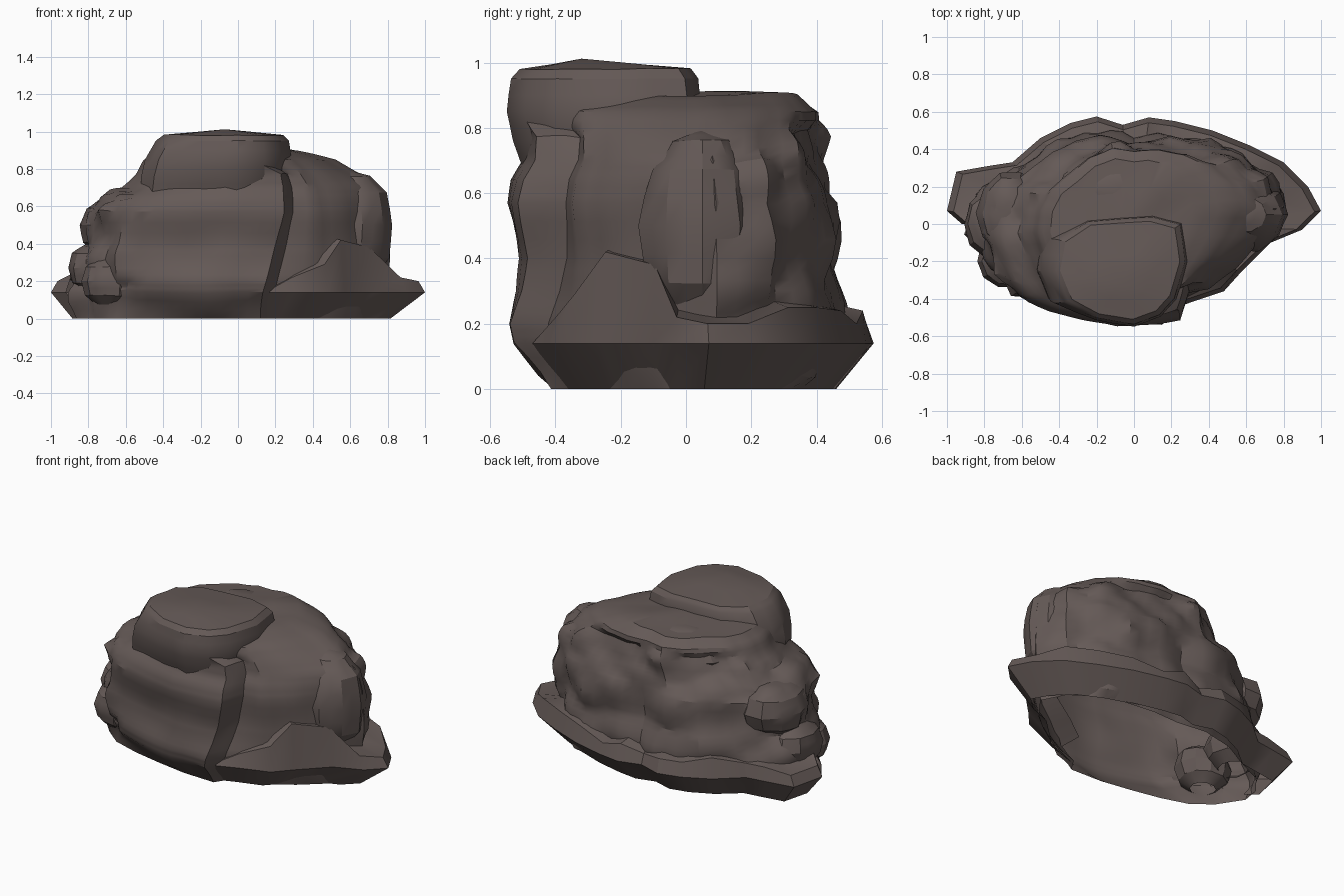
import bpy, bmesh, math
from mathutils import Vector, noise

if "Cube" in bpy.data.objects:
    bpy.data.objects.remove(bpy.data.objects["Cube"])

stone = bpy.data.materials.new("dark brown stone")
stone.diffuse_color = (0.13, 0.102, 0.095, 1)
stone.use_nodes = True
stone.node_tree.nodes["Principled BSDF"].inputs["Base Color"].default_value = stone.diffuse_color


def make_rock(name, rings, peak=None, cuts=1, rough=None, closed=True, angle=30):
    """Loft rings bottom to top, cap at a peak, and chip the surface by the rough rule."""
    bm = bmesh.new()
    rows = [[bm.verts.new(p) for p in r] for r in rings]
    n = len(rows[0])
    for a, b in zip(rows, rows[1:]):
        for i in range(n if closed else n - 1):
            j = (i + 1) % n
            bm.faces.new((a[i], a[j], b[j], b[i]))
    if peak:
        top = bm.verts.new(peak)
        for i in range(n):
            bm.faces.new((rows[-1][i], rows[-1][(i + 1) % n], top))
    if cuts:
        bmesh.ops.subdivide_edges(bm, edges=bm.edges[:], cuts=cuts, use_grid_fill=True)
    bm.normal_update()
    if rough:
        for v in bm.verts:
            if v.co.z > 0.03:
                v.co += v.normal * rough(v.co.copy())
    me = bpy.data.meshes.new(name)
    bm.to_mesh(me)
    bm.free()
    me.materials.append(stone)
    ob = bpy.data.objects.new(name, me)
    bpy.context.collection.objects.link(ob)
    bpy.ops.object.select_all(action='DESELECT')
    bpy.context.view_layer.objects.active = ob
    ob.select_set(True)
    bpy.ops.object.shade_smooth_by_angle(angle=math.radians(angle))
    return ob


def chips(p):
    """Broken lumps with creases on the back and left, gentle waves on the front and top."""
    cell = 0.42 - noise.voronoi(Vector((p.x * 4.5, p.y * 4.5, p.z * 5)))[0][0]
    wave = noise.noise(p * 4)
    broken = (p.y > 0.12 or p.x < -0.6) and p.z < 0.8
    return cell * 0.1 + wave * 0.02 if broken else wave * 0.02


def soft(p):
    return noise.noise(p * 5) * 0.018


# main mass: one plan outline, stretched per level on each side
plan = [(.83, .1), (.75, .28), (.6, .4), (.42, .47), (.2, .5), (0, .49), (-.2, .52),
        (-.42, .46), (-.6, .34), (-.78, .24), (-.88, .1), (-.9, -.05), (-.8, -.24),
        (-.68, -.36), (-.5, -.43), (-.3, -.48), (-.1, -.52), (.13, -.53), (.19, -.42),
        (.42, -.33), (.57, -.22), (.72, -.07)]
# z, then scale left, right, front, back
levels = [(0, .96, .92, .78, .79), (.14, .98, .96, 1.01, .92), (.2, .97, .96, 1.04, .94),
          (.3, .95, .97, 1.0, .95), (.4, .92, .97, .99, .95), (.57, .90, .96, 1.06, .92),
          (.64, .81, .94, 1.03, .87), (.7, .69, .91, .96, .82), (.77, .61, .80, .95, .80),
          (.85, .57, .63, .96, .79), (.9, .50, .38, .90, .68)]
rings = []
for z, l, r, f, b in levels:
    ring = [[x * (l if x < 0 else r), y * (f if y < 0 else b), z] for x, y in plan]
    # step on the front that leans to the right as it rises
    if z < .8:
        lean = max(0, min(1, (z - .1) / .45))
        ring[17][0] += .12 * lean
        ring[17][1] += .05 * lean
        ring[18][0] += .11 * lean
        ring[18][1] += .08 * lean
    rings.append(ring)
make_rock("main_rock", rings, (-.05, -.05, .91), 2, chips)

# base ledge: x, y, top height; undercut toward the ground, open underneath
ledge = [(.17, -.47, .15), (.3, -.42, .22), (.48, -.36, .29), (.57, -.26, .42),
         (.73, -.1, .38), (.9, -.03, .22), (1, .07, .2), (.93, .2, .2), (.8, .33, .25),
         (.62, .42, .25), (.42, .5, .24), (.22, .55, .2), (.08, .57, .24), (-.06, .53, .2),
         (-.2, .575, .22), (-.34, .54, .22), (-.5, .46, .26), (-.65, .33, .22),
         (-.78, .31, .22), (-.95, .28, .2), (-1, .07, .2), (-.92, 0, .24)]
under = [(x * .85 - .035, y * .8, 0) for x, y, t in ledge]
rim = [(x, y, .14) for x, y, t in ledge]
lip = [(x * .965, y * .95, t) for x, y, t in ledge]
inner = [(x * .74, y * .72, t + .03) for x, y, t in ledge]
make_rock("base_ledge", [under, rim, lip, inner], None, 0, None, False)

# flat crown over the front, its left flank flaring downward
crown = [(-.43, -.25), (-.36, -.42), (-.2, -.51), (0, -.54), (.14, -.49), (.22, -.4),
         (.28, -.2), (.25, .0), (.1, .04), (-.25, .02), (-.4, -.08)]


def crown_ring(z, s):
    ring = []
    for x, y in crown:
        flare = (.98 - z) * .45 if x < -.3 else 0
        ring.append([-.07 + (x + .07) * s - flare, -.23 + (y + .23) * s, z])
    return ring


make_rock("crown_rock", [crown_ring(.68, .88), crown_ring(.76, .97), crown_ring(.85, 1.02),
                         crown_ring(.95, .98), crown_ring(.98, .9)],
          (-.07, -.32, 1.012), 1, lambda p: noise.noise(p * 5) * .008)


def boulder(name, c, r, sides=10):
    """Rounded lump half sunk into the main mass."""
    rs = []
    for h, s in ((-1, .5), (-.6, .88), (0, 1), (.6, .85), (.92, .5)):
        rs.append([(c[0] + r[0] * s * math.cos(math.tau * i / sides),
                    c[1] + r[1] * s * math.sin(math.tau * i / sides),
                    c[2] + r[2] * h) for i in range(sides)])
    return make_rock(name, rs, (c[0], c[1], c[2] + r[2]), 1, soft)


# rounded shoulder on the right, broken lumps on the left
boulder("right_shoulder", (.59, .05, .5), (.24, .2, .29))
boulder("left_lump_low", (-.74, .0, .27), (.17, .19, .13))
boulder("left_lump_high", (-.66, .06, .5), (.18, .22, .15))
boulder("front_left_lump", (-.68, -.2, .2), (.16, .15, .13))
# broad hump behind the crown
boulder("back_shoulder", (.02, .17, .76), (.44, .22, .145), 14)
